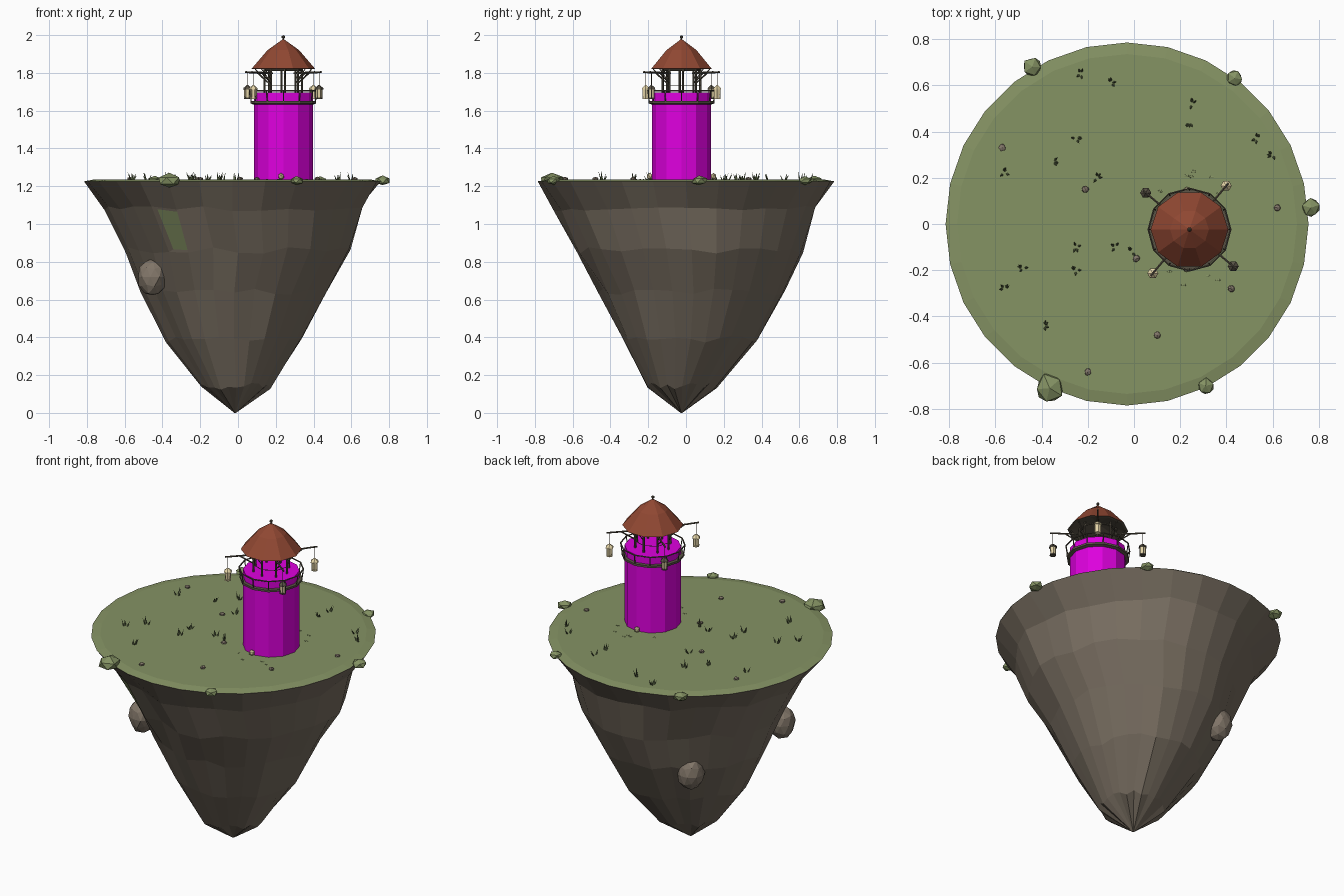
import bpy, bmesh, random
from math import sin, cos, pi, radians
from mathutils import Vector, Matrix

random.seed(7)
cube = bpy.data.objects.get("Cube")
if cube:
    bpy.data.objects.remove(cube, do_unlink=True)


def material(name, *rgb):
    m = bpy.data.materials.new(name)
    m.use_nodes = True
    m.diffuse_color = (*rgb, 1)
    m.node_tree.nodes["Principled BSDF"].inputs["Base Color"].default_value = (*rgb, 1)
    return m


ROCK = material("brown rock", .185, .153, .117)
STONE = material("pale stone", .22, .18, .14)
GRASS = material("grass green", .235, .292, .127)
BLADE = material("dark blade green", .12, .155, .07)
MAGENTA = material("magenta wall", .73, 0, .73)
TILE = material("red roof tile", .28, .064, .032)
WOOD = material("dark timber", .1, .085, .06)
GLASS = material("cream glass", .8, .68, .4)


def finish(name, bm, *mats):
    bmesh.ops.recalc_face_normals(bm, faces=bm.faces)
    me = bpy.data.meshes.new(name)
    bm.to_mesh(me)
    bm.free()
    for m in mats:
        me.materials.append(m)
    ob = bpy.data.objects.new(name, me)
    bpy.context.collection.objects.link(ob)
    return ob


def loft(bm, rings, n, jitter=0, dents=()):
    """Join rings (cx, cy, radius, z) into a closed skin, with optional wobble and hollows."""
    rows = []
    for k, (cx, cy, r, z) in enumerate(rings):
        row = []
        inner = 0 < k < len(rings) - 1
        wobble = jitter if inner else 0
        for i in range(n):
            a = 2 * pi * i / n
            rr = r * (1 + random.uniform(-wobble, wobble))
            zz = z + random.uniform(-wobble, wobble) * .8
            if inner:
                for deg, depth in dents:
                    rr *= 1 - depth * max(0, cos(a - radians(deg))) ** 8
            row.append(bm.verts.new((cx + rr * cos(a), cy + rr * sin(a), zz)))
        rows.append(row)
    skin = []
    for lo, hi in zip(rows, rows[1:]):
        for i in range(n):
            j = (i + 1) % n
            skin.append(bm.faces.new((lo[i], lo[j], hi[j], hi[i])))
    bm.faces.new(rows[0])
    bm.faces.new(rows[-1])
    return skin


def rod(bm, p, q, r, sides=6):
    p, q = Vector(p), Vector(q)
    d = q - p
    mat = Matrix.Translation((p + q) / 2) @ d.to_track_quat('Z', 'Y').to_matrix().to_4x4()
    bmesh.ops.create_cone(bm, cap_ends=True, segments=sides, radius1=r, radius2=r,
                          depth=d.length, matrix=mat)


def lump(bm, pos, size, rough=.12, sub=1):
    geo = bmesh.ops.create_icosphere(bm, subdivisions=sub, radius=1)
    spin = Matrix.Rotation(random.uniform(0, pi), 3, 'Z')
    for v in geo["verts"]:
        c = spin @ v.co * (1 + random.uniform(-rough, rough))
        v.co = Vector(pos) + Vector(c[k] * size[k] for k in range(3))


# Floating island: tapered rock body with one inset mossy face
SEG = 28
bm = bmesh.new()
skin = loft(bm, [(-.03, 0, .784, 1.224), (-.03, .01, .695, 1.08), (0, .03, .605, .86),
                 (-.02, .04, .495, .64), (-.02, .025, .365, .39), (-.01, -.02, .188, .14),
                 (-.015, -.024, .004, 0)], SEG, .022, [(32, .06), (130, .1), (213, .04)])
moss = skin[SEG + 18]
bmesh.ops.recalc_face_normals(bm, faces=bm.faces)
bmesh.ops.inset_individual(bm, faces=[moss], thickness=.022)
bmesh.ops.translate(bm, verts=moss.verts, vec=(.015, -.009, 0))
moss.material_index = 1
finish("island_rock", bm, ROCK, GRASS)

# Grass cap with a sloping rim
bm = bmesh.new()
loft(bm, [(-.03, 0, .76, 1.216), (-.03, 0, .785, 1.226), (-.03, 0, .735, 1.235)], SEG)
finish("grass_cap", bm, GRASS)

# Boulders stuck in the cliff
bm = bmesh.new()
for p in [(-.455, -.27, .72), (-.292, .368, .61)]:
    lump(bm, p, (.078, .078, .098), .06, 2)
finish("cliff_boulders", bm, STONE)

# Mossy rocks along the rim
bm = bmesh.new()
for x, y, r in [(-.44, .68, .043), (.435, .63, .038), (.765, .07, .043), (.31, -.7, .038),
                (-.365, -.71, .066)]:
    lump(bm, (x, y, 1.229), (r, r, r * .6))
finish("rim_rocks", bm, GRASS)

# Pebbles on the grass
bm = bmesh.new()
for x, y in [(-.21, .15), (-.57, .33), (.62, .07), (.42, -.28), (.1, -.48), (-.2, -.64),
             (.01, -.15)]:
    lump(bm, (x, y, 1.238), (.017, .017, .012))
finish("pebbles", bm, STONE)

# Grass tufts: four thin blades each
bm = bmesh.new()
for x, y in [(-.23, .65), (-.1, .61), (.25, .52), (.24, .44), (.53, .37), (.6, .3),
             (-.25, .37), (-.35, .27), (-.56, .22), (-.16, .2), (-.25, -.1), (-.08, -.1),
             (-.01, -.12), (-.25, -.2), (-.48, -.19), (-.56, -.28), (-.39, -.44)]:
    for k in range(4):
        a = random.uniform(0, 2 * pi)
        out = Vector((cos(a), sin(a), 0))
        side = Vector((-sin(a), cos(a), 0)) * .006
        root = Vector((x, y, 1.234)) + out * .012
        tip = root + out * .013 + Vector((0, 0, random.uniform(.02, .045)))
        base = [bm.verts.new(root + d) for d in (side, -side, -out * .006)]
        top = bm.verts.new(tip)
        for i in range(3):
            bm.faces.new((base[i], base[(i + 1) % 3], top))
finish("grass_tufts", bm, BLADE)

# Tower
CX, CY, WALL, N = .24, -.024, 12, 10


def around(deg, r, z):
    a = radians(deg)
    return Vector((CX + r * cos(a), CY + r * sin(a), z))


def rings(*pairs):
    return [(CX, CY, r, z) for r, z in pairs]


bm = bmesh.new()
loft(bm, rings((.156, 1.22), (.156, 1.695)), WALL)
finish("tower_wall", bm, MAGENTA)

# Gallery: ledge, rail and balusters
bm = bmesh.new()
loft(bm, rings((.156, 1.632), (.174, 1.638), (.174, 1.65), (.156, 1.652)), WALL)
step = 360 / WALL
for i in range(WALL):
    a = step * i
    rod(bm, around(a, .178, 1.705), around(a + step, .178, 1.705), .004)
    rod(bm, around(a, .17, 1.648), around(a, .178, 1.705), .003)
finish("gallery", bm, WOOD)

# Roof with dark underside
bm = bmesh.new()
loft(bm, rings((.02, 1.86), (.155, 1.82), (.168, 1.822), (.084, 1.92), (.006, 1.976)), N)
bmesh.ops.recalc_face_normals(bm, faces=bm.faces)
for f in bm.faces:
    f.material_index = int(f.normal.z < 0)
finish("roof", bm, TILE, WOOD)

# Finial
bm = bmesh.new()
rod(bm, (CX, CY, 1.96), (CX, CY, 1.99), .004)
lump(bm, (CX, CY, 1.99), (.01, .01, .01), 0)
finish("finial", bm, WOOD)

# Lamp room frame: posts, knee braces and ring beam
bm = bmesh.new()
for i in range(8):
    a = 45 * i + 5
    rod(bm, around(a, .1, 1.69), around(a, .1, 1.835), .006)
    rod(bm, around(a, .1, 1.765), around(a, .15, 1.82), .003)
    rod(bm, around(a, .1, 1.815), around(a + 45, .1, 1.815), .005)
    rod(bm, around(a, .1, 1.735), around(a + 45, .1, 1.735), .002)
finish("lamp_room_frame", bm, WOOD)

# Four bracket arms with hanging lanterns, two pale and two dark
for name, deg, trim in [("back_left", 50, GLASS), ("back_right", 140, WOOD),
                        ("front_right", 230, GLASS), ("front_left", 320, WOOD)]:
    tip = around(deg, .247, 1.8)
    bm = bmesh.new()
    rod(bm, around(deg, .09, 1.798), around(deg, .262, 1.804), .005)
    rod(bm, around(deg, .1, 1.745), around(deg, .18, 1.8), .004)
    rod(bm, tip, tip - Vector((0, 0, .07)), .0015)
    finish(name + "_lantern_arm", bm, WOOD)
    x, y, z = tip
    bm = bmesh.new()
    loft(bm, [(x, y, .015, z - .13), (x, y, .017, z - .085)], 6)
    finish(name + "_lantern_glass", bm, GLASS)
    bm = bmesh.new()
    loft(bm, [(x, y, .024, z - .088), (x, y, .022, z - .08), (x, y, .004, z - .065)], 6)
    loft(bm, [(x, y, .019, z - .138), (x, y, .019, z - .13)], 6)
    for k in range(6):
        off = Vector((cos(k * pi / 3), sin(k * pi / 3), 0)) * .0175
        rod(bm, tip + off - Vector((0, 0, .132)), tip + off - Vector((0, 0, .086)), .0015, 4)
    finish(name + "_lantern_trim", bm, trim)

# Small lamps at the foot of the tower, front and back
bm = bmesh.new()
for y in (-.192, .145):
    lump(bm, (.228, y, 1.252), (.017, .017, .018), .05)
finish("foot_lamps", bm, GLASS)

# Flat chips around the tower
bm = bmesh.new()
for k in range(10):
    a = random.choice((90, 270)) + random.uniform(-40, 40)
    p = around(a, random.uniform(.2, .27), 1.235)
    lump(bm, p, (.012, .006, .003))
finish("ground_chips", bm, GRASS)
